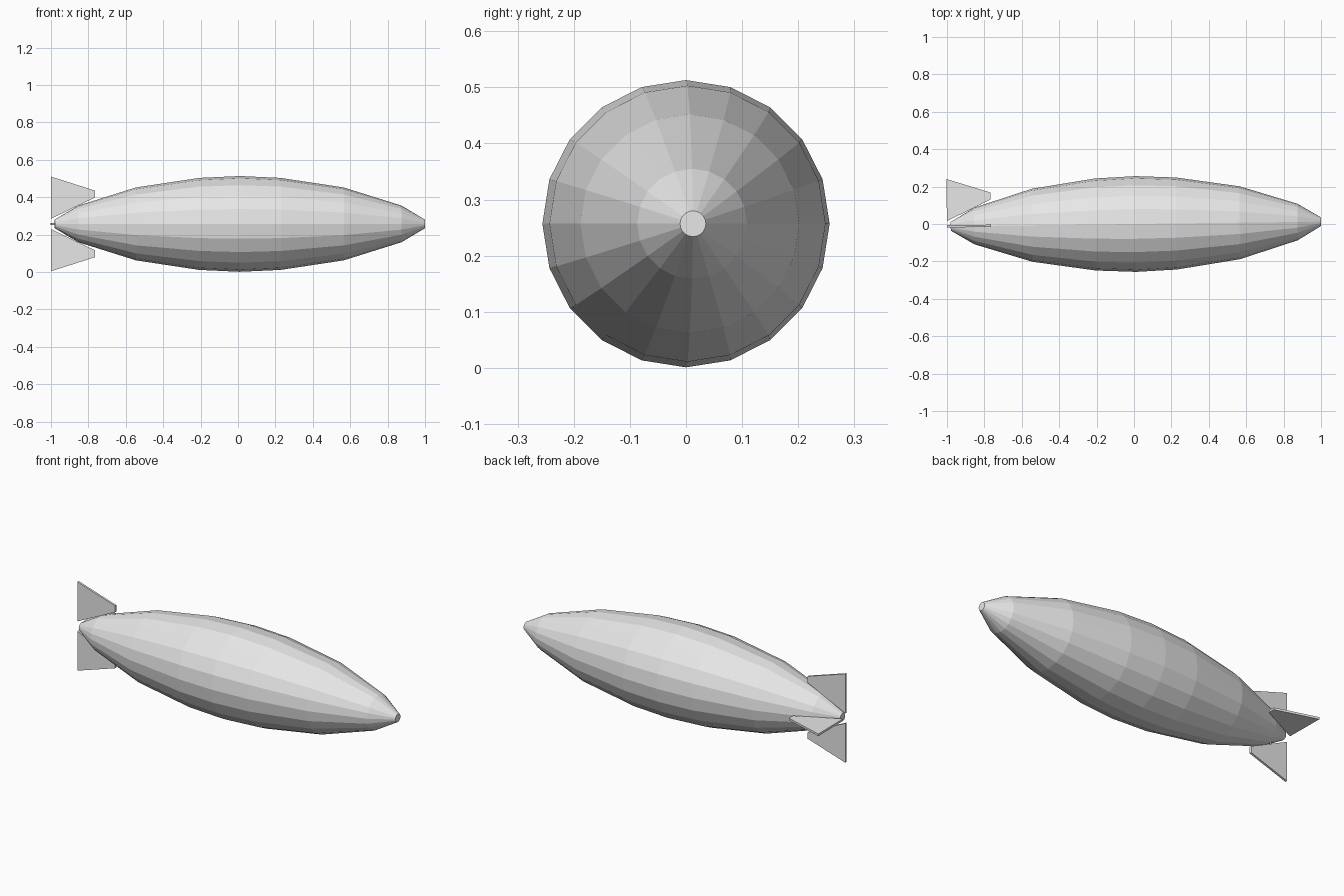
import bpy, bmesh, math
from mathutils import Matrix

if "Cube" in bpy.data.objects:
    bpy.data.objects.remove(bpy.data.objects["Cube"], do_unlink=True)

grey = bpy.data.materials.new("light_grey")
grey.use_nodes = True
grey.diffuse_color = (0.8, 0.8, 0.8, 1)
grey.node_tree.nodes["Principled BSDF"].inputs["Base Color"].default_value = grey.diffuse_color

# The whole airship is yawed very slightly about its centre
PLACE = Matrix.Translation((0.01, 0, 0.257)) @ Matrix.Rotation(0.0125, 4, "Z")
SIDES = 20


def add_part(name, bm):
    bmesh.ops.recalc_face_normals(bm, faces=bm.faces)
    mesh = bpy.data.meshes.new(name)
    bm.to_mesh(mesh)
    bm.free()
    mesh.materials.append(grey)
    obj = bpy.data.objects.new(name, mesh)
    obj.matrix_world = PLACE
    bpy.context.collection.objects.link(obj)


# Hull: symmetric lathed profile (distance from middle, radius)
half = [(0.217, 0.246), (0.555, 0.195), (0.864, 0.098), (0.99, 0.023)]
profile = [(-x, r) for x, r in reversed(half)] + [(0, 0.256)] + half
bm = bmesh.new()
rings = []
for x, r in profile:
    angles = [math.tau * i / SIDES for i in range(SIDES)]
    rings.append([bm.verts.new((x, r * math.sin(a), r * math.cos(a))) for a in angles])
for a, b in zip(rings, rings[1:]):
    for i in range(SIDES):
        j = (i + 1) % SIDES
        bm.faces.new((a[i], a[j], b[j], b[i]))
bm.faces.new(rings[0])
bm.faces.new(rings[-1])
add_part("hull", bm)

# Tail fins: one thin tapered plate turned around the hull axis
outline = [(-1.01, 0.028), (-0.775, 0.141), (-0.775, 0.178), (-1.01, 0.253)]
THICK = 0.012
for name, turn in (("top_fin", 0), ("back_fin", -90), ("bottom_fin", 180)):
    bm = bmesh.new()
    face = bm.faces.new([bm.verts.new((x, -THICK / 2, z)) for x, z in outline])
    extruded = bmesh.ops.extrude_face_region(bm, geom=[face])
    moved = [v for v in extruded["geom"] if isinstance(v, bmesh.types.BMVert)]
    bmesh.ops.translate(bm, verts=moved, vec=(0, THICK, 0))
    bm.transform(Matrix.Rotation(math.radians(turn), 4, "X"))
    add_part(name, bm)
